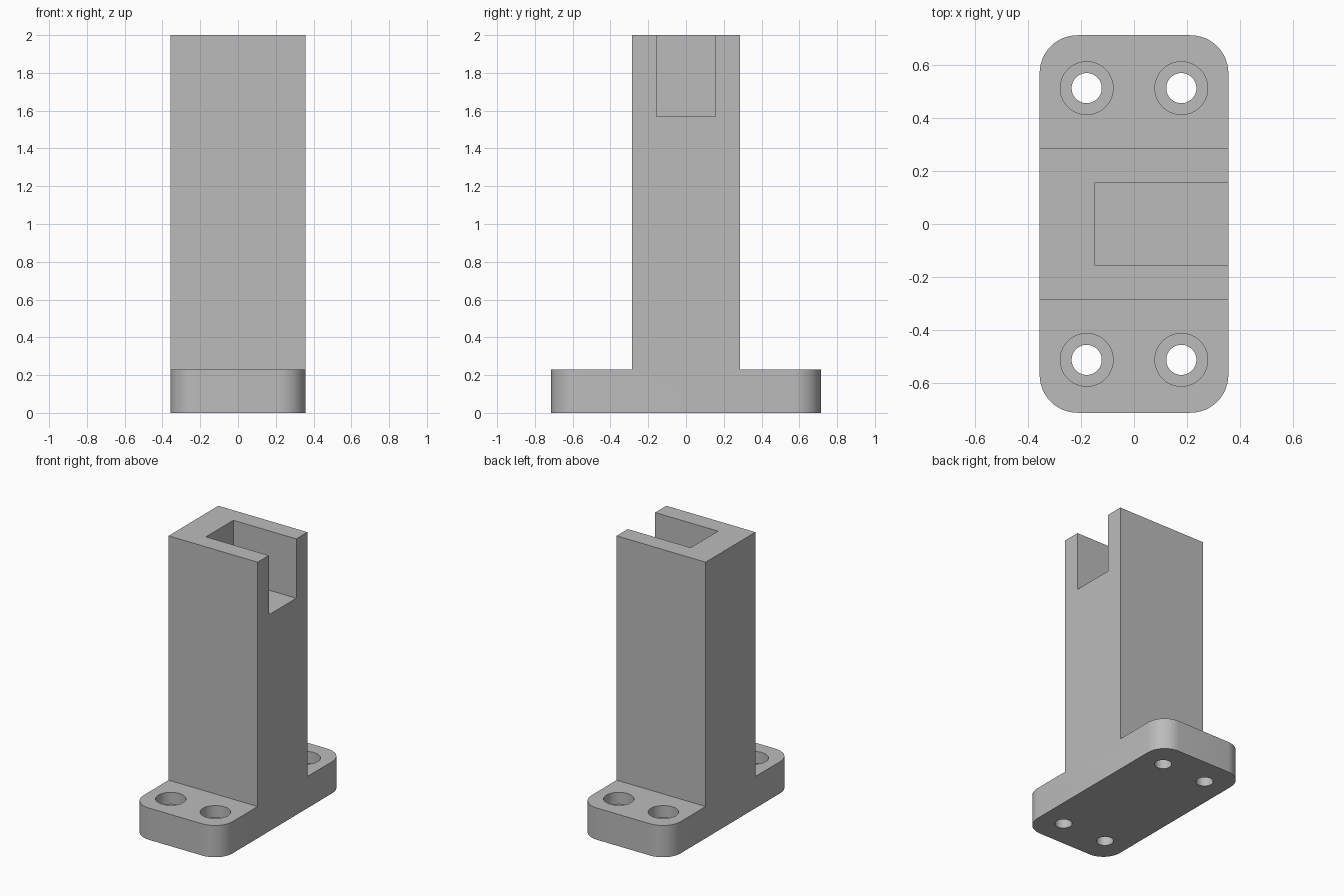
import bpy
import bmesh

if "Cube" in bpy.data.objects:
    bpy.data.objects.remove(bpy.data.objects["Cube"], do_unlink=True)

HALF_X, BASE_Y, POST_Y = 0.357, 0.714, 0.285
BASE_Z, TOP_Z = 0.23, 2.0
CORNER = 0.143
HOLE_X, HOLE_Y = 0.179, 0.514

grey = bpy.data.materials.new("plain grey")
grey.use_nodes = True
colour = (0.5, 0.5, 0.5, 1)
grey.diffuse_color = colour
grey.node_tree.nodes["Principled BSDF"].inputs["Base Color"].default_value = colour


def add_object(name, bm):
    bmesh.ops.recalc_face_normals(bm, faces=bm.faces)
    mesh = bpy.data.meshes.new(name)
    bm.to_mesh(mesh)
    bm.free()
    mesh.materials.append(grey)
    obj = bpy.data.objects.new(name, mesh)
    bpy.context.collection.objects.link(obj)
    return obj


def cut(target, cutter):
    mod = target.modifiers.new("cut", 'BOOLEAN')
    mod.operation = 'DIFFERENCE'
    mod.solver = 'EXACT'
    mod.object = cutter
    bpy.context.view_layer.objects.active = target
    bpy.ops.object.modifier_apply(modifier=mod.name)
    bpy.data.objects.remove(cutter, do_unlink=True)


def box_cutter(name, low, high):
    bm = bmesh.new()
    bmesh.ops.create_cube(bm, size=1)
    for v in bm.verts:
        v.co = [lo + (c + 0.5) * (hi - lo) for c, lo, hi in zip(v.co, low, high)]
    return add_object(name, bm)


def stepped_hole_cutter(name, x, y):
    # Screw hole with a wider recess at the top, spun from a half profile
    profile = [(0, -0.1), (0.057, -0.1), (0.057, BASE_Z - 0.086),
               (0.1, BASE_Z - 0.086), (0.1, BASE_Z + 0.1), (0, BASE_Z + 0.1)]
    bm = bmesh.new()
    verts = [bm.verts.new((x + r, y, z)) for r, z in profile]
    edges = [bm.edges.new(pair) for pair in zip(verts, verts[1:])]
    bmesh.ops.spin(bm, geom=verts + edges, cent=(x, y, 0), axis=(0, 0, 1),
                   angle=6.283185307, steps=48)
    bmesh.ops.remove_doubles(bm, verts=bm.verts, dist=0.0001)
    return add_object(name, bm)


# Base flange and post: one inverted-T profile extruded across x
half = [(BASE_Y, 0), (BASE_Y, BASE_Z), (POST_Y, BASE_Z), (POST_Y, TOP_Z)]
outline = half + [(-y, z) for y, z in reversed(half)]
bm = bmesh.new()
face = bm.faces.new([bm.verts.new((-HALF_X, y, z)) for y, z in outline])
side = bmesh.ops.extrude_face_region(bm, geom=[face])
bmesh.ops.translate(bm, vec=(2 * HALF_X, 0, 0),
                    verts=[g for g in side["geom"] if isinstance(g, bmesh.types.BMVert)])

# Rounded flange corners
corners = [e for e in bm.edges
           if all(abs(abs(v.co.y) - BASE_Y) < 0.001 for v in e.verts)
           and abs(e.verts[0].co.z - e.verts[1].co.z) > 0.1]
bmesh.ops.bevel(bm, geom=corners, offset=CORNER, offset_type='OFFSET',
                segments=12, profile=0.5, affect='EDGES')
bracket = add_object("flanged_post", bm)

# Slot in the post head, open at the top and on the left side
cut(bracket, box_cutter("slot_cutter", (-0.147, -0.157, 1.57), (0.6, 0.157, 2.2)))

# Four counterbored mounting holes
for sx in (-1, 1):
    for sy in (-1, 1):
        cut(bracket, stepped_hole_cutter("hole_cutter", sx * HOLE_X, sy * HOLE_Y))

bpy.ops.object.select_all(action='DESELECT')
bracket.select_set(True)
bpy.context.view_layer.objects.active = bracket
bpy.ops.object.shade_smooth_by_angle(angle=0.6)
